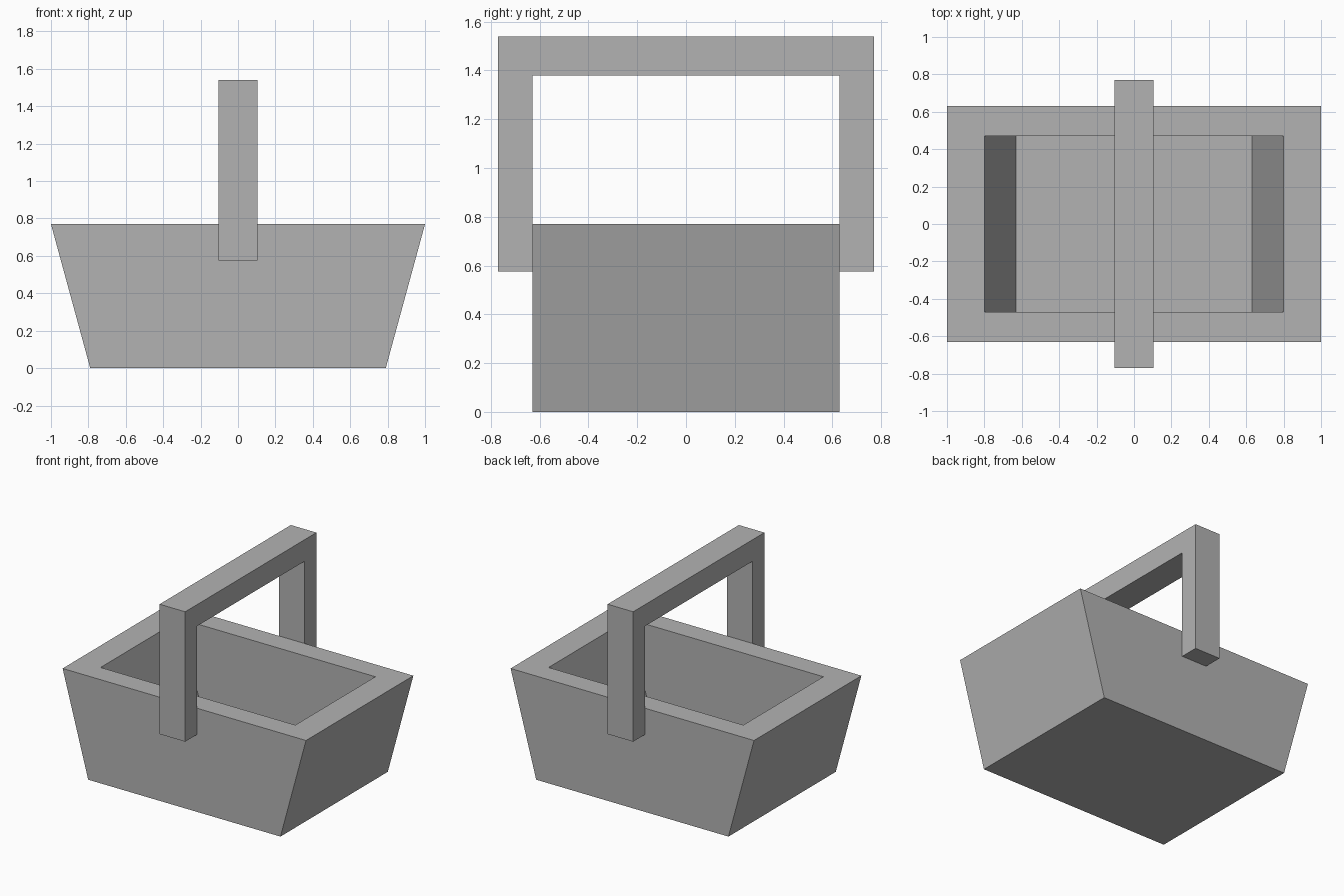
import bpy
import bmesh

cube = bpy.data.objects.get("Cube")
if cube:
    bpy.data.objects.remove(cube, do_unlink=True)

# Single grey material
GREY = (0.45, 0.45, 0.45, 1.0)
grey = bpy.data.materials.new("plain grey")
grey.use_nodes = True
grey.diffuse_color = GREY
grey.node_tree.nodes["Principled BSDF"].inputs["Base Color"].default_value = GREY


def finish(name, bm):
    bmesh.ops.recalc_face_normals(bm, faces=bm.faces)
    mesh = bpy.data.meshes.new(name)
    bm.to_mesh(mesh)
    bm.free()
    mesh.materials.append(grey)
    obj = bpy.data.objects.new(name, mesh)
    bpy.context.collection.objects.link(obj)
    return obj


# Basket: rectangular rings from the underside, over the rim, to the inner floor
def ring(bm, half_x, half_y, z):
    corners = ((-1, -1), (1, -1), (1, 1), (-1, 1))
    return [bm.verts.new((sx * half_x, sy * half_y, z)) for sx, sy in corners]


bm = bmesh.new()
sections = [(0.79, 0.63, 0), (1.0, 0.63, 0.77), (0.8, 0.47, 0.77), (0.63, 0.47, 0.15)]
rings = [ring(bm, *s) for s in sections]
for low, high in zip(rings, rings[1:]):
    for i in range(4):
        j = (i + 1) % 4
        bm.faces.new((low[i], low[j], high[j], high[i]))
bm.faces.new(rings[0])
bm.faces.new(rings[-1])
finish("basket", bm)

# Handle: square arch profile, extruded across its width
HALF_WIDTH = 0.105
half_arch = [(0.77, 1.54), (0.77, 0.575), (0.63, 0.575), (0.63, 1.38)]
arch = half_arch + [(-y, z) for y, z in reversed(half_arch)]
bm = bmesh.new()
side = bm.faces.new([bm.verts.new((-HALF_WIDTH, y, z)) for y, z in arch])
extruded = bmesh.ops.extrude_face_region(bm, geom=[side])["geom"]
moved = [v for v in extruded if isinstance(v, bmesh.types.BMVert)]
bmesh.ops.translate(bm, vec=(2 * HALF_WIDTH, 0, 0), verts=moved)
finish("handle", bm)
